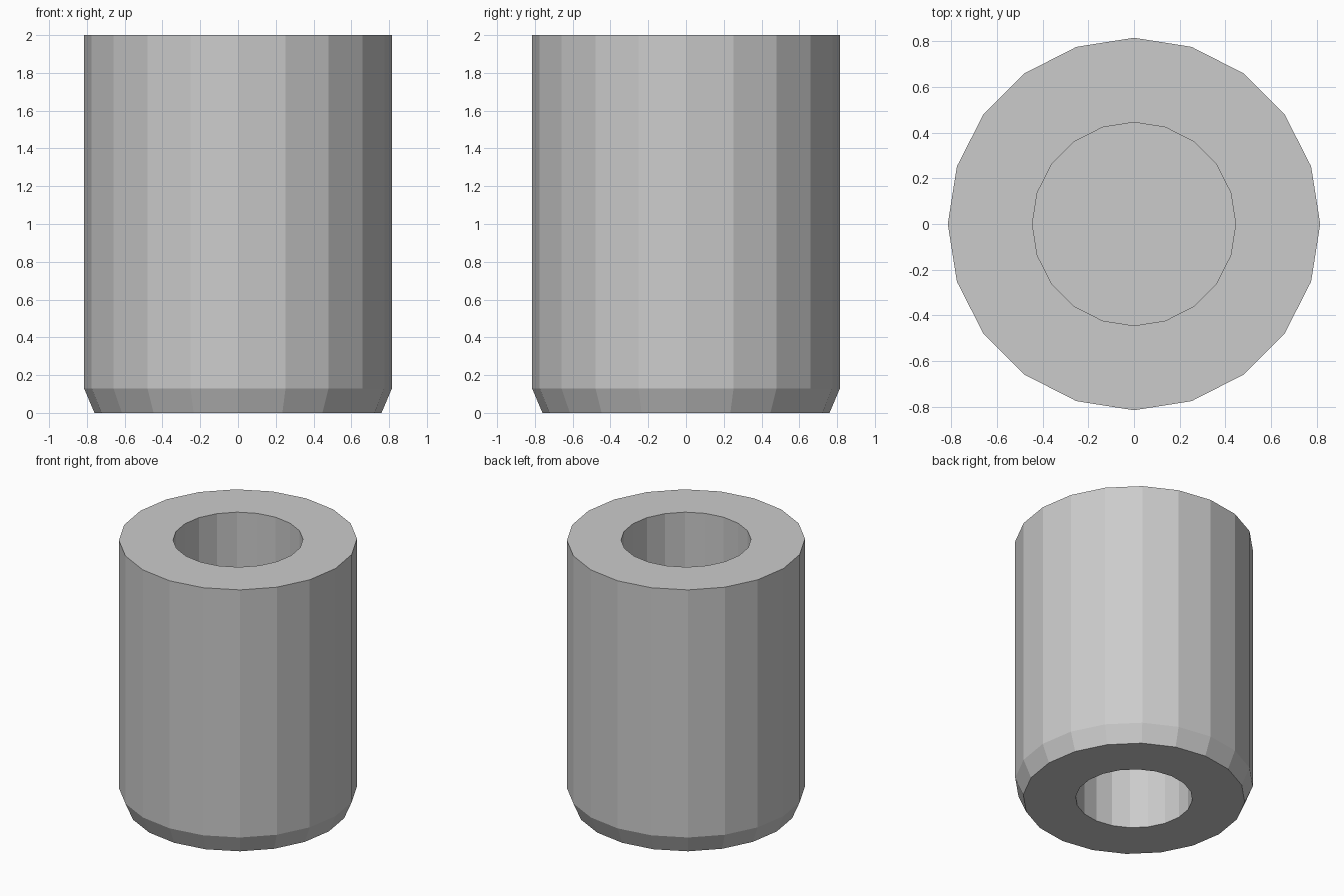
import bpy
import bmesh
from math import cos, sin, tau

if "Cube" in bpy.data.objects:
    bpy.data.objects.remove(bpy.data.objects["Cube"])

SIDES = 20

# Profile (radius, z): upper socket, rim, outer wall, chamfer, base, lower bore
profile = [(0.40, 1.0), (0.445, 1.0), (0.445, 2.0), (0.815, 2.0),
           (0.815, 0.13), (0.76, 0.0), (0.40, 0.0)]

bm = bmesh.new()
rings = [[bm.verts.new((r * cos(tau * i / SIDES), r * sin(tau * i / SIDES), z))
          for i in range(SIDES)] for r, z in profile]

# Walls between consecutive rings, closing back to the first ring
for a, b in zip(rings, rings[1:] + rings[:1]):
    for i in range(SIDES):
        j = (i + 1) % SIDES
        bm.faces.new((a[i], b[i], b[j], a[j]))
bmesh.ops.recalc_face_normals(bm, faces=bm.faces[:])

# Thin floor dividing the upper socket from the lower bore
bm.faces.new(rings[0])

mesh = bpy.data.meshes.new("round_bushing")
bm.to_mesh(mesh)
bm.free()
bushing = bpy.data.objects.new("round_bushing", mesh)
bpy.context.collection.objects.link(bushing)
